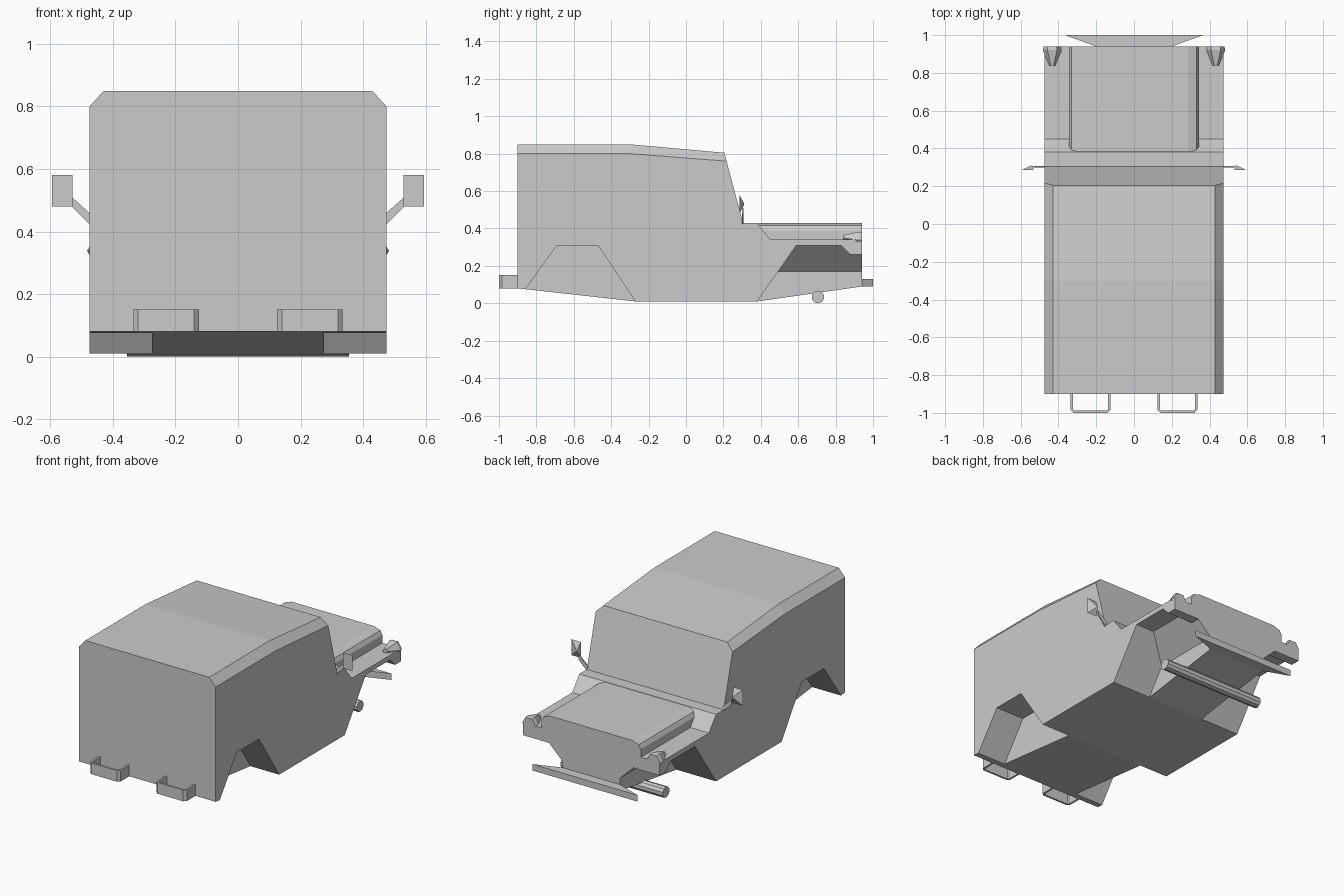
import bpy, bmesh, math

if "Cube" in bpy.data.objects:
    bpy.data.objects.remove(bpy.data.objects["Cube"], do_unlink=True)

GREY = (0.6, 0.6, 0.6, 1)
paint = bpy.data.materials.new("plain grey")
paint.use_nodes = True
paint.diffuse_color = GREY
paint.node_tree.nodes["Principled BSDF"].inputs["Base Color"].default_value = GREY


def loft(name, rings):
    """Closed solid through matching rings of points, capped at both ends."""
    bm = bmesh.new()
    rows = [[bm.verts.new(p) for p in ring] for ring in rings]
    n = len(rows[0])
    for a, b in zip(rows, rows[1:]):
        for i in range(n):
            j = (i + 1) % n
            bm.faces.new((a[i], a[j], b[j], b[i]))
    bm.faces.new(rows[0])
    bm.faces.new(rows[-1])
    bmesh.ops.recalc_face_normals(bm, faces=bm.faces)
    mesh = bpy.data.meshes.new(name)
    bm.to_mesh(mesh)
    bm.free()
    mesh.materials.append(paint)
    obj = bpy.data.objects.new(name, mesh)
    bpy.context.scene.collection.objects.link(obj)
    return obj


def along_x(name, profile, x0, x1):
    return loft(name, [[(x, y, z) for y, z in profile] for x in (x0, x1)])


def along_y(name, profile, y0, y1):
    return loft(name, [[(x, y, z) for x, z in profile] for y in (y0, y1)])


def along_z(name, profile, z0, z1):
    return loft(name, [[(x, y, z) for x, y in profile] for z in (z0, z1)])


def combine(target, other, operation):
    mod = target.modifiers.new(operation.lower(), 'BOOLEAN')
    mod.operation = operation
    mod.solver = 'EXACT'
    mod.object = other
    bpy.context.view_layer.objects.active = target
    bpy.ops.object.modifier_apply(modifier=mod.name)
    bpy.data.objects.remove(other, do_unlink=True)


# Body shell: side profile lofted across, roof edges dropped at the outer sides
lower = [(-.9, .08), (-.27, .01), (.38, .01), (.94, .09), (.94, .34),
         (.45, .34), (.38, .43), (.305, .43)]
roof = [(.205, .805), (-.3, .85), (-.9, .85)]
roof_edge = [(.217, .76), (-.3, .80), (-.9, .80)]
body = loft("body", [[(x, y, z) for y, z in lower + top]
                     for x, top in ((-.475, roof_edge), (-.43, roof), (.43, roof), (.475, roof_edge))])

# Wheel arches
rear_arch = [(-.927, -.02), (-.69, .31), (-.47, .31), (-.25, -.02)]
front_arch = [(.359, -.02), (.59, .31), (.83, .31), (.88, .26), (1.1, .26), (1.1, -.02)]
for s in (-1, 1):
    combine(body, along_x("rear_cutter", rear_arch, s * .275, s * .6), 'DIFFERENCE')
    combine(body, along_x("front_cutter", front_arch, s * .2, s * .6), 'DIFFERENCE')

# Hood with bevelled shoulders, narrowing down to the chassis
half = [(.2, .17), (.345, .31), (.345, .39), (.33, .415), (.285, .43)]
hood = along_y("hood", half + [(-x, z) for x, z in reversed(half)], .385, .94)
combine(body, hood, 'UNION')

# Front bumper and axle
along_z("front_bumper", [(-.2, .94), (.2, .94), (.365, 1), (-.365, 1)], .09, .13)
axle = [(.705 + .034 * math.cos(a), .034 + .034 * math.sin(a))
        for a in (math.tau * (i + .5) / 10 for i in range(10))]
along_x("front_axle", axle, -.355, .355)

for s, side in ((1, "left"), (-1, "right")):
    # Rear bumper hoop, a thin bent strip
    outer = [(.125, -.9), (.125, -.985), (.14, -1), (.32, -1), (.335, -.985), (.335, -.9)]
    inner = [(.137, -.9), (.137, -.981), (.144, -.988), (.316, -.988), (.323, -.981), (.323, -.9)]
    along_z("rear_hoop_" + side, [(s * x, y) for x, y in outer + inner[::-1]], .08, .15)

    # Headlight: six-sided cup
    rings = []
    for y, r, z in ((.84, .016, .35), (.92, .05, .338), (.94, .046, .338)):
        rings.append([(s * .433 + r * math.cos(a), y, z + r * math.sin(a))
                      for a in (math.tau * i / 6 for i in range(6))])
    loft("headlight_" + side, rings)

    # Mirror arm and pyramid-backed mirror
    arm = [(.47, .418), (.532, .48), (.532, .51), (.47, .455)]
    along_y("mirror_arm_" + side, [(s * x, z) for x, z in arm], .300, .308)
    plate = [(.53, .48), (.595, .48), (.595, .58), (.53, .58)]
    loft("mirror_" + side, [[(s * x, .285, z) for x, z in plate],
                            [(s * (.54 + (x - .54) * .1), .31, .53 + (z - .53) * .1) for x, z in plate]])
